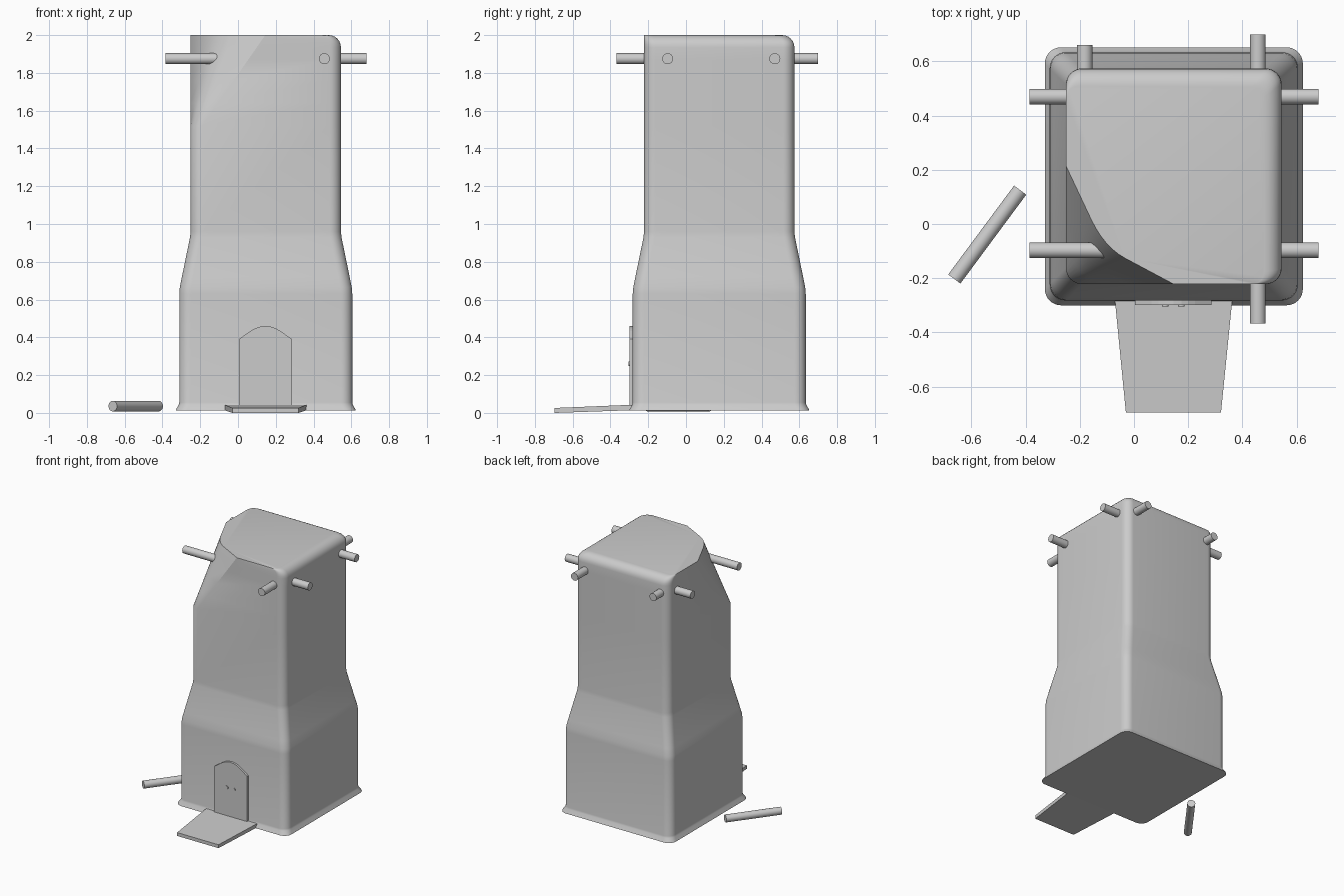
import bpy, bmesh
from math import sin, cos, pi, radians
from mathutils import Vector

if "Cube" in bpy.data.objects:
    bpy.data.objects.remove(bpy.data.objects["Cube"])

CX, CY = 0.147, 0.176
N = 8  # segments per rounded corner


def finish(name, bm, smooth=True):
    bmesh.ops.recalc_face_normals(bm, faces=bm.faces)
    me = bpy.data.meshes.new(name)
    bm.to_mesh(me)
    bm.free()
    ob = bpy.data.objects.new(name, me)
    bpy.context.collection.objects.link(ob)
    if smooth:
        bpy.ops.object.select_all(action='DESELECT')
        bpy.context.view_layer.objects.active = ob
        ob.select_set(True)
        bpy.ops.object.shade_smooth_by_angle(angle=radians(32))
    return ob


def loft(name, rings, smooth=True):
    bm = bmesh.new()
    vs = [[bm.verts.new(p) for p in ring] for ring in rings]
    n = len(vs[0])
    for a, b in zip(vs, vs[1:]):
        for i in range(n):
            j = (i + 1) % n
            bm.faces.new((a[i], a[j], b[j], b[i]))
    bm.faces.new(vs[0][::-1])
    bm.faces.new(vs[-1])
    return finish(name, bm, smooth)


def rod(name, a, b, r=0.029):
    a, b = Vector(a), Vector(b)
    bm = bmesh.new()
    bmesh.ops.create_cone(bm, cap_ends=True, segments=24, radius1=r, radius2=r,
                          depth=(b - a).length)
    q = (b - a).to_track_quat('Z', 'Y')
    bmesh.ops.transform(bm, matrix=q.to_matrix().to_4x4(), verts=bm.verts)
    bmesh.ops.translate(bm, vec=(a + b) / 2, verts=bm.verts)
    return finish(name, bm)


# Broken front-left corner: its outline on the top face (two lines and a rounded tip)
def broken_corner():
    a, b, c = Vector((-0.251, 0.215)), Vector((-0.11, -0.085)), Vector((0.145, -0.221))
    p, q = a.lerp(b, 0.65), b.lerp(c, 0.3)
    pts = [a]
    for i in range(N - 1):
        t = i / (N - 2)
        pts.append(p * (1 - t) ** 2 + b * 2 * t * (1 - t) + q * t * t)
    return pts + [c]


def tower_ring(z, half, inset=0.0, r=0.06):
    x0, x1 = CX - half, CX + half - inset
    y0, y1 = CY - half, CY + half - inset
    f = max(0.0, (z - 1.52) / 0.48)
    pts = []
    for k, (cx, cy) in enumerate(((x0 + r, y0 + r), (x1 - r, y0 + r),
                                  (x1 - r, y1 - r), (x0 + r, y1 - r))):
        arc = [Vector((cx + r * cos(pi + (k + i / N) * pi / 2),
                       cy + r * sin(pi + (k + i / N) * pi / 2))) for i in range(N + 1)]
        if k == 0 and f > 0:
            arc = [p.lerp(q, f) for p, q in zip(arc, broken_corner())]
        pts += [(p.x, p.y, z) for p in arc]
    return pts


# Tower body: flared foot, tapered waist, top rounded on right and back
profile = [(0.013, 0.476), (0.022, 0.473), (0.042, 0.461), (0.055, 0.458), (0.63, 0.458),
           (0.665, 0.455), (0.72, 0.444), (0.93, 0.401), (0.96, 0.398), (1.52, 0.398),
           (1.64, 0.398), (1.76, 0.398), (1.87, 0.398)]
rings = [tower_ring(z, h) for z, h in profile]
for i in range(7):
    t = i / 6 * pi / 2
    rings.append(tower_ring(1.935 + 0.065 * sin(t), 0.398, 0.065 * (1 - cos(t)),
                            0.06 - 0.015 * i / 6))
loft("tower_body", rings)

# Beam ends sticking out near the top
Z = 1.875
for side, y in (("front", -0.097), ("back", 0.47)):
    rod("cross_beam_" + side, (-0.385, y, Z), (0.68, y, Z))
rod("long_beam_right", (0.457, -0.368, Z), (0.457, 0.70, Z))
rod("long_beam_left", (-0.182, 0.45, Z), (-0.182, 0.66, Z))

# Fallen beam on the ground
rod("fallen_beam", (-0.663, -0.203, 0.036), (-0.42, 0.125, 0.036), 0.028)

# Arched door
half_arch = [(0.141, 0.04), (0.141, 0.39), (0.08, 0.433), (0.055, 0.447), (0.03, 0.456)]
outline = ([(x, z) for x, z in half_arch] + [(0, 0.46)]
           + [(-x, z) for x, z in reversed(half_arch)])
loft("door", [[(0.145 + x, y, z) for x, z in outline] for y in (-0.27, -0.298)], False)
for name, x in (("left", 0.115), ("right", 0.175)):
    rod("door_knob_" + name, (x, -0.29, 0.26), (x, -0.304, 0.26), 0.012)

# Ramp in front of the door
loft("ramp", [[(-0.03, -0.695, 0.0), (0.321, -0.695, 0.0),
               (0.321, -0.695, 0.026), (-0.03, -0.695, 0.026)],
              [(-0.07, -0.285, 0.014), (0.362, -0.285, 0.014),
               (0.362, -0.285, 0.043), (-0.07, -0.285, 0.043)]], False)
